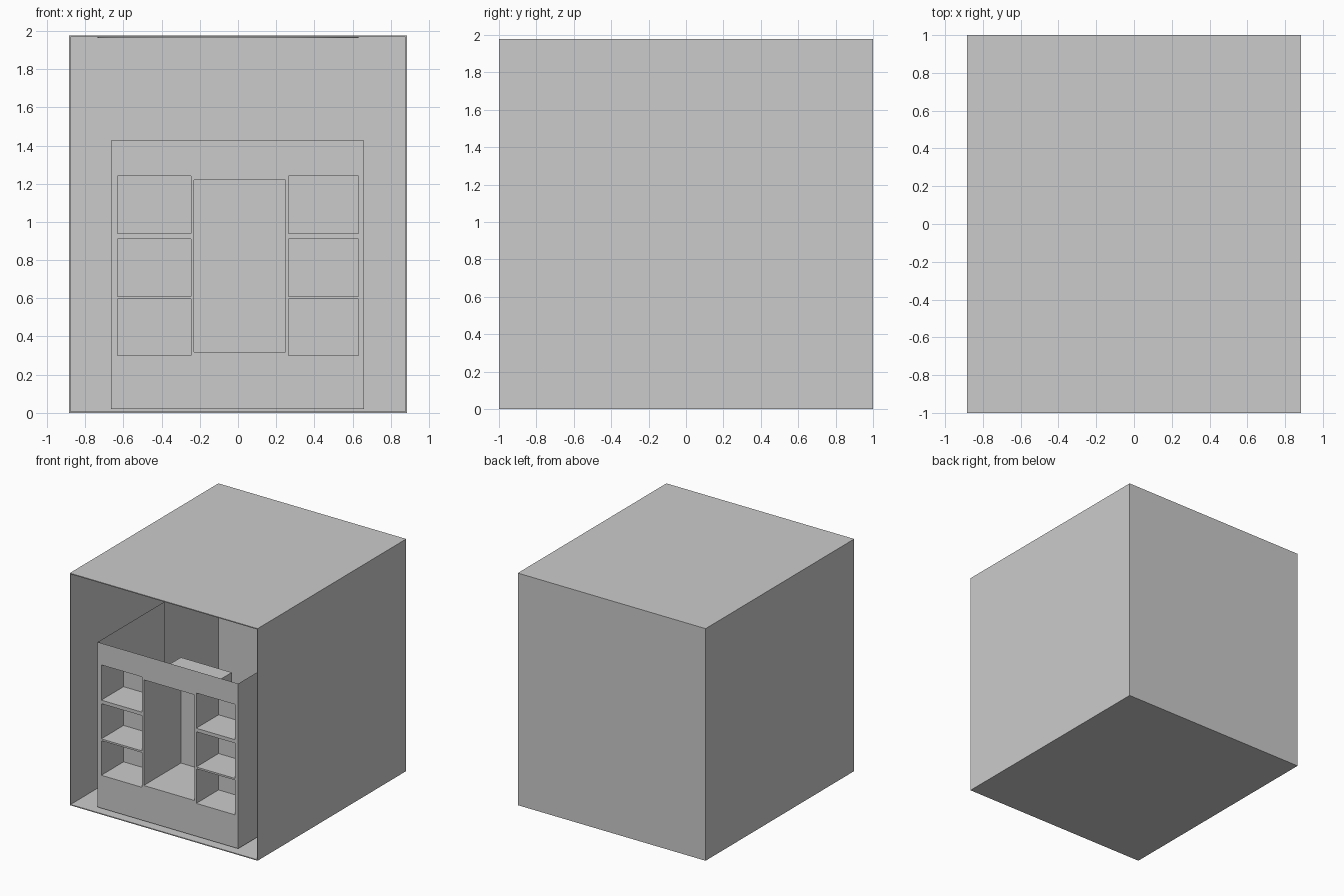
import bpy, bmesh
from mathutils import Vector

if "Cube" in bpy.data.objects:
    bpy.data.objects.remove(bpy.data.objects["Cube"])

def make_object(name, bm):
    mesh = bpy.data.meshes.new(name)
    bm.to_mesh(mesh)
    bm.free()
    obj = bpy.data.objects.new(name, mesh)
    bpy.context.collection.objects.link(obj)
    return obj

def add_box(bm, lo, hi, skip=()):
    """Axis-aligned box of sheets; faces whose normal is in skip are left open."""
    lo, hi = Vector(lo), Vector(hi)
    verts = bmesh.ops.create_cube(bm, size=1)["verts"]
    for v in verts:
        v.co = (lo + hi) / 2 + v.co * (hi - lo)
    faces = {f for v in verts for f in v.link_faces}
    for f in faces:
        f.normal_update()
    drop = [f for f in faces if any(f.normal.dot(Vector(s)) > 0.9 for s in skip)]
    bmesh.ops.delete(bm, geom=drop, context="FACES")
    return [f for f in faces if f.is_valid]

FRONT, BACK, UP, DOWN = (0, -1, 0), (0, 1, 0), (0, 0, 1), (0, 0, -1)

# Room shell, open at the front
bm = bmesh.new()
add_box(bm, (-0.885, -1, 0), (0.885, 1, 1.977), [FRONT])
room = make_object("room_shell", bm)
mod = room.modifiers.new("thickness", "SOLIDIFY")
mod.thickness = 0.008
mod.offset = -1
mod.use_even_offset = True

# Round ceiling panel
bpy.ops.mesh.primitive_cylinder_add(vertices=64, radius=0.683, depth=0.013,
                                    location=(-0.053, -0.04, 1.9705))
bpy.context.object.name = "ceiling_disc"
bpy.ops.object.shade_smooth_by_angle()

# Openings of the cabinet: x0, x1, z0, z1, depth
openings = [(-0.23, 0.25, 0.32, 1.22, 0.5)]
for x0, x1 in ((-0.63, -0.245), (0.265, 0.63)):
    for z0, z1 in ((0.30, 0.595), (0.61, 0.91), (0.94, 1.24)):
        openings.append((x0, x1, z0, z1, 0.3))

# Cabinet front panel with holes
X0, X1, Z0, Z1, Y = -0.665, 0.66, 0.02, 1.425, -0.94
xs = sorted({X0, X1} | {x for o in openings for x in o[:2]})
zs = sorted({Z0, Z1} | {z for o in openings for z in o[2:4]})
bm = bmesh.new()
for a, b in zip(xs, xs[1:]):
    for c, d in zip(zs, zs[1:]):
        x, z = (a + b) / 2, (c + d) / 2
        if any(o[0] < x < o[1] and o[2] < z < o[3] for o in openings):
            continue
        bm.faces.new([bm.verts.new(p) for p in
                      ((a, Y, c), (b, Y, c), (b, Y, d), (a, Y, d))])
bmesh.ops.remove_doubles(bm, verts=bm.verts, dist=0.0005)

# Cabinet sides and base, open at top and back
add_box(bm, (X0, Y, Z0), (X1, -0.035, Z1), [FRONT, BACK, UP])
bmesh.ops.remove_doubles(bm, verts=bm.verts, dist=0.0005)
make_object("cabinet_body", bm)

# Recessed compartments
for i, (x0, x1, z0, z1, depth) in enumerate(openings):
    bm = bmesh.new()
    faces = add_box(bm, (x0, Y, z0), (x1, Y + depth, z1), [FRONT])
    bmesh.ops.reverse_faces(bm, faces=faces)
    make_object("centre_compartment" if i == 0 else f"side_shelf_{i}", bm)
